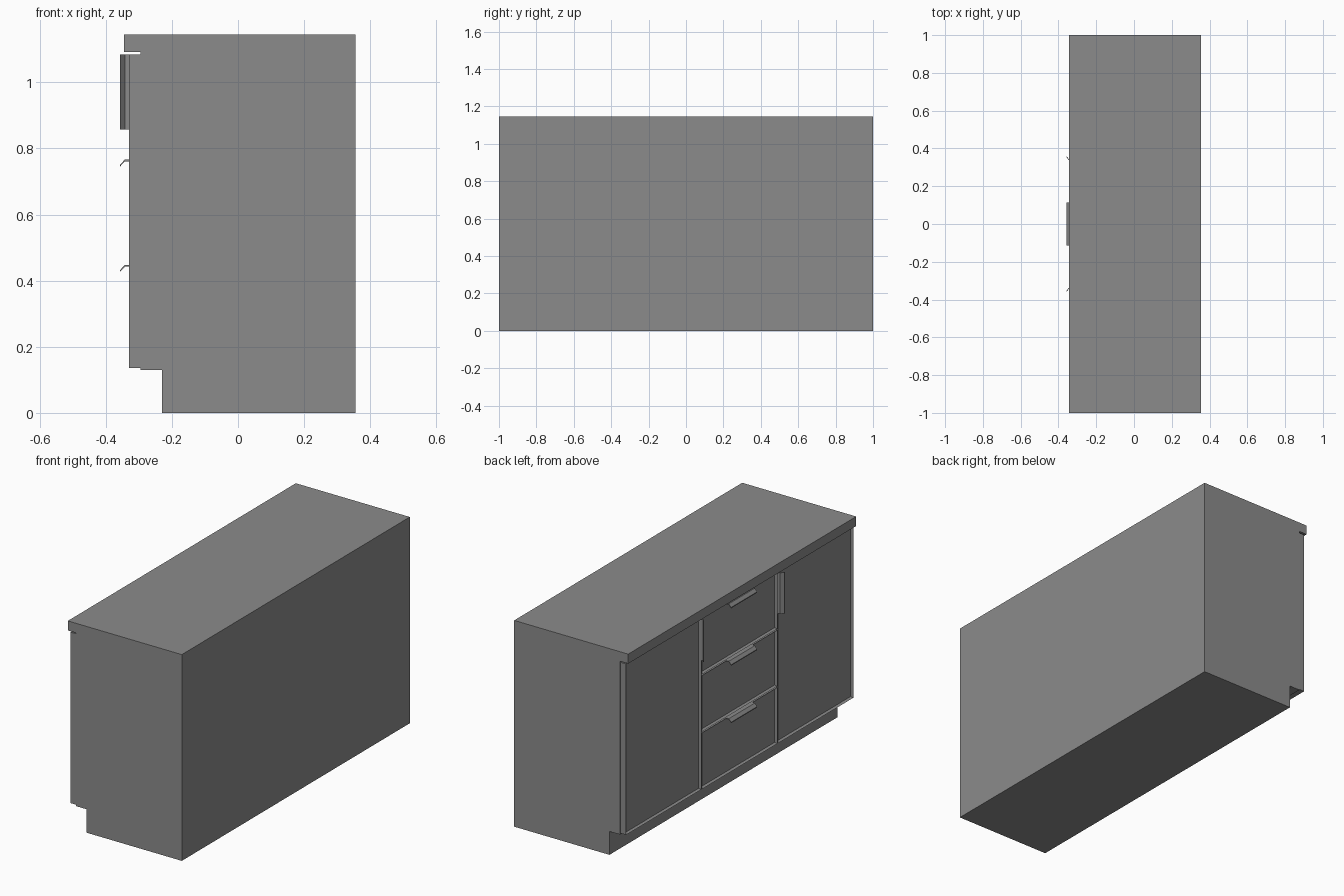
import bpy, bmesh
from mathutils import Vector

cube = bpy.data.objects.get("Cube")
if cube:
    bpy.data.objects.remove(cube, do_unlink=True)

grey = bpy.data.materials.new("mid_grey")
grey.use_nodes = True
colour = (0.26, 0.26, 0.26, 1)
grey.diffuse_color = colour
grey.node_tree.nodes["Principled BSDF"].inputs["Base Color"].default_value = colour


def finish(name, bm):
    bmesh.ops.recalc_face_normals(bm, faces=bm.faces)
    mesh = bpy.data.meshes.new(name)
    bm.to_mesh(mesh)
    bm.free()
    mesh.materials.append(grey)
    obj = bpy.data.objects.new(name, mesh)
    bpy.context.collection.objects.link(obj)
    return obj


def box_bm(low, high):
    low, high = Vector(low), Vector(high)
    bm = bmesh.new()
    bmesh.ops.create_cube(bm, size=1)
    bmesh.ops.scale(bm, vec=high - low, verts=bm.verts)
    bmesh.ops.translate(bm, vec=(low + high) / 2, verts=bm.verts)
    return bm


def box(name, low, high):
    return finish(name, box_bm(low, high))


def framed_panel(name, y0, y1, z0, z1):
    """Cabinet front with a thin raised rim around a recessed panel."""
    bm = box_bm((FACE, y0, z0), (CARCASS, y1, z1))
    face = min(bm.faces, key=lambda f: f.calc_center_median().x)
    bmesh.ops.inset_region(bm, faces=[face], thickness=RIM)
    bmesh.ops.translate(bm, vec=(RECESS, 0, 0), verts=face.verts)
    return finish(name, bm)


def pull(name, place, start, end):
    """Bent strip handle; place maps (x, drop, along) to a position."""
    bm = bmesh.new()
    ring = [bm.verts.new(place(x, drop, start)) for x, drop in PULL_PROFILE]
    base = bm.faces.new(ring)
    out = bmesh.ops.extrude_face_region(bm, geom=[base])
    moved = [v for v in out["geom"] if isinstance(v, bmesh.types.BMVert)]
    shift = Vector(place(0, 0, end)) - Vector(place(0, 0, start))
    bmesh.ops.translate(bm, vec=shift, verts=moved)
    return finish(name, bm)


BACK, CARCASS, FACE = 0.355, -0.295, -0.33
RIM, RECESS, GAP = 0.008, 0.013, 0.0035
BOTTOM, TOP, SPLIT = 0.136, 1.085, 0.333
PULL_LENGTH = 0.228
PULL_PROFILE = [(FACE, 0), (-0.343, 0), (-0.357, 0.016),
                (-0.357, 0.021), (-0.342, 0.005), (FACE, 0.005)]

# Plinth, carcass and worktop
box("plinth", (-0.23, -1, 0), (BACK, 1, 0.13))
box("carcass", (CARCASS, -1, 0.13), (BACK, 1, 1.092))
box("worktop", (-0.345, -1, 1.092), (BACK, 1, 1.145))

# Two doors with upright pulls on their inner edges
for side, name in ((1, "rear_door"), (-1, "front_door")):
    inner, outer = SPLIT + GAP, 1 - GAP
    y0, y1 = sorted((side * inner, side * outer))
    framed_panel(name, y0, y1, BOTTOM, TOP)
    pull(name + "_pull", lambda x, d, t: (x, side * (inner + d), t),
         TOP - PULL_LENGTH, TOP)

# Stack of three drawers with level pulls on their top edges
pitch = (TOP - BOTTOM + 2 * GAP) / 3
for i, name in enumerate(("lower_drawer", "middle_drawer", "upper_drawer")):
    z0 = BOTTOM + i * pitch
    z1 = z0 + pitch - 2 * GAP
    framed_panel(name, -SPLIT + GAP, SPLIT - GAP, z0, z1)
    pull(name + "_pull", lambda x, d, t: (x, t, z1 - d),
         -PULL_LENGTH / 2, PULL_LENGTH / 2)
